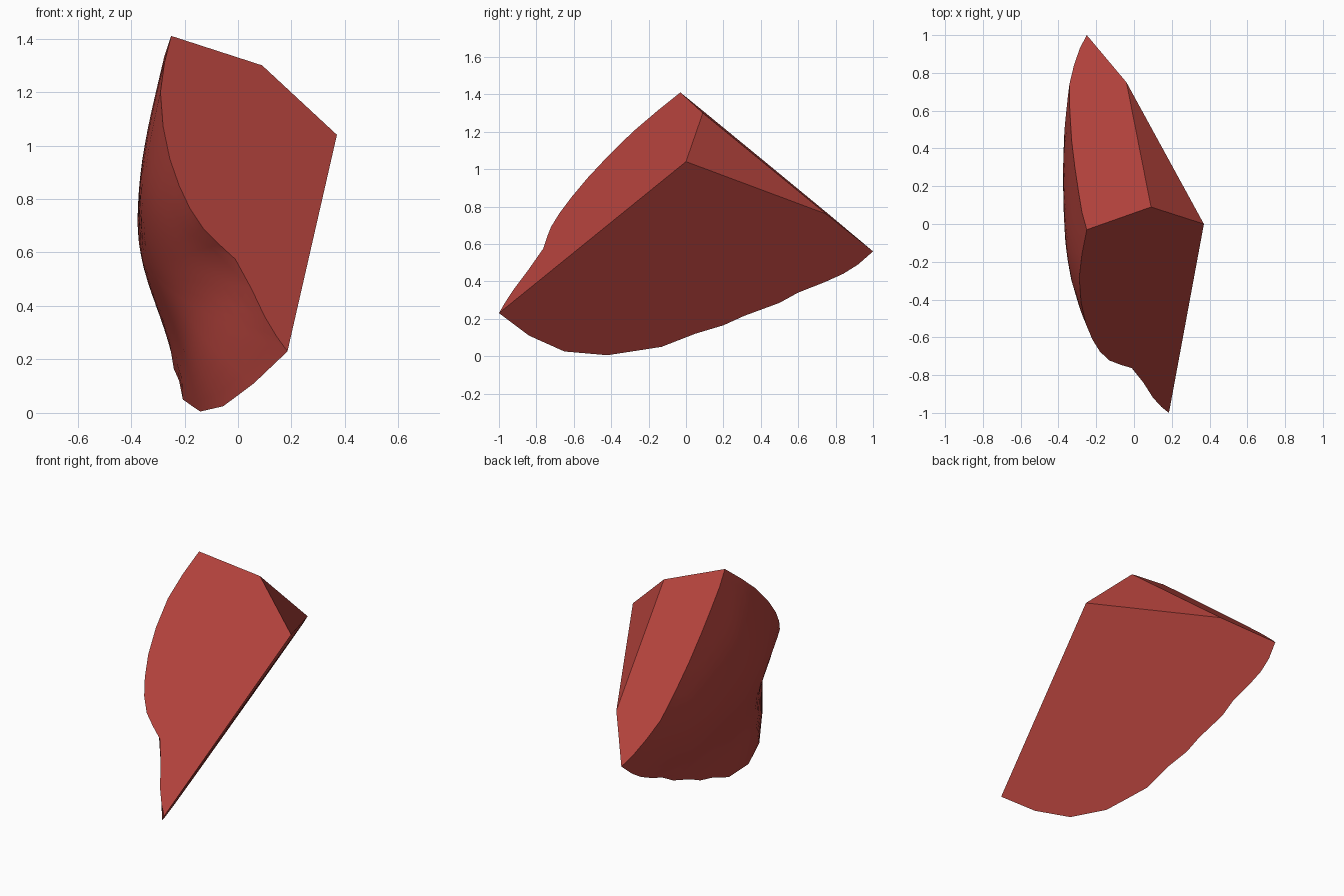
import bpy, bmesh, math
from mathutils import Vector

if "Cube" in bpy.data.objects:
    bpy.data.objects.remove(bpy.data.objects["Cube"])

# Corner points of the shard
A, B, C = Vector((-.25, -.03, 1.41)), Vector((.09, .09, 1.30)), Vector((.37, 0, 1.04))
D, E, F = Vector((.185, -1, .23)), Vector((-.25, 1, .56)), Vector((-.04, .75, .76))


def on_plane(p, q, r, axis, u, v):
    """Point on plane pqr with the coordinate 'axis' solved from the other two."""
    n = (q - p).cross(r - p)
    pt = Vector((u, v))
    co = list(pt)
    co.insert(axis, 0.0)
    co = Vector(co)
    co[axis] = -n.dot(co - p) / n[axis]
    return co


# Curved rims, read as 2D outlines lying on the flat cut planes
front_rim = [on_plane(A, C, D, 1, x, z) for x, z in (
    (.145, .285), (.10, .36), (.05, .465), (-.01, .575), (-.07, .63), (-.13, .69), (-.18, .765),
    (-.22, .85), (-.255, .95), (-.28, 1.07), (-.29, 1.2), (-.275, 1.31))]      # D -> A
back_rim = [on_plane(A, B, E, 2, x, y) for x, y in (
    (-.275, .06), (-.292, .16), (-.313, .30), (-.33, .44), (-.34, .60), (-.342, .74),
    (-.318, .84), (-.287, .93))]                                             # A -> E
low_rim = [on_plane(C, D, E, 0, y, z) for y, z in (
    (.92, .49), (.84, .44), (.74, .395), (.6, .34), (.5, .285), (.31, .215), (.2, .165),
    (.05, .12), (-.13, .05), (-.27, .028), (-.42, .005), (-.65, .025), (-.84, .11))]  # E -> D
loop = [D] + front_rim + [A] + back_rim + [E] + low_rim

# Bulge of the worn side: (x, y, z) guide points inside the rim
guides = [(-.373, .2, .8), (-.368, .5, .70), (-.362, -.1, .78), (-.328, -.31, .82),
          (-.367, .2, .62), (-.335, .5, .5), (-.30, .1, .42), (-.258, -.2, .40),
          (-.335, -.1, .6), (-.225, -.5, .63), (-.16, -.5, .42), (-.145, -.5, .2),
          (-.34, 0, 1.05), (-.215, -.15, .22)]


def kernel(a, b):
    d = (a[0] - b[0]) ** 2 + (a[1] - b[1]) ** 2
    return d * math.log(d) if d > 1e-12 else 0.0


def thin_plate(points):
    """Smooth surface x(y, z) through the given points."""
    k = [(p[1], p[2]) for p in points]
    n = len(k)
    m = [[kernel(a, b) for b in k] + [1, a[0], a[1], p[0]] for a, p in zip(k, points)]
    for f in (lambda c: 1, lambda c: c[0], lambda c: c[1]):
        m.append([f(c) for c in k] + [0, 0, 0, 0])
    size = n + 3
    for i in range(size):
        piv = max(range(i, size), key=lambda r: abs(m[r][i]))
        m[i], m[piv] = m[piv], m[i]
        for r in range(size):
            if r != i and m[r][i]:
                s = m[r][i] / m[i][i]
                m[r] = [a - s * b for a, b in zip(m[r], m[i])]
    w = [m[i][size] / m[i][i] for i in range(size)]
    return lambda y, z: (sum(wi * kernel(c, (y, z)) for wi, c in zip(w, k))
                         + w[n] + w[n + 1] * y + w[n + 2] * z)


surface = thin_plate([tuple(p) for p in loop] + guides)

bm = bmesh.new()
rim = [bm.verts.new(p) for p in loop]
vb, vc, vf = (bm.verts.new(p) for p in (B, C, F))
n = len(rim)
ia = 1 + len(front_rim)
ie = ia + 1 + len(back_rim)

# Flat cut faces
flat = [bm.faces.new(rim[:ia + 1] + [vb, vc]),
        bm.faces.new(rim[ia:ie + 1] + [vf, vb]),
        bm.faces.new([vb, vf, vc]),
        bm.faces.new(rim[ie:] + [rim[0], vc, vf])]

# Worn curved side: rings shrinking towards its middle
cy, cz = -.12, .52
prev = rim
steps = 12
for s in range(1, steps):
    t = 1 - s / steps
    ring = []
    for p in loop:
        y, z = cy + t * (p.y - cy), cz + t * (p.z - cz)
        ring.append(bm.verts.new((surface(y, z), y, z)))
    for i in range(n):
        j = (i + 1) % n
        bm.faces.new((prev[i], prev[j], ring[j], ring[i])).smooth = True
    prev = ring
mid = bm.verts.new((surface(cy, cz), cy, cz))
for i in range(n):
    bm.faces.new((prev[i], prev[(i + 1) % n], mid)).smooth = True

bmesh.ops.recalc_face_normals(bm, faces=bm.faces)
for f in flat:
    for e in f.edges:
        e.smooth = False

mesh = bpy.data.meshes.new("rock_shard")
bm.to_mesh(mesh)
bm.free()
shard = bpy.data.objects.new("rock_shard", mesh)
bpy.context.collection.objects.link(shard)

red = bpy.data.materials.new("brick red")
red.diffuse_color = (.45, .055, .045, 1)
red.use_nodes = True
red.node_tree.nodes["Principled BSDF"].inputs["Base Color"].default_value = red.diffuse_color
mesh.materials.append(red)
